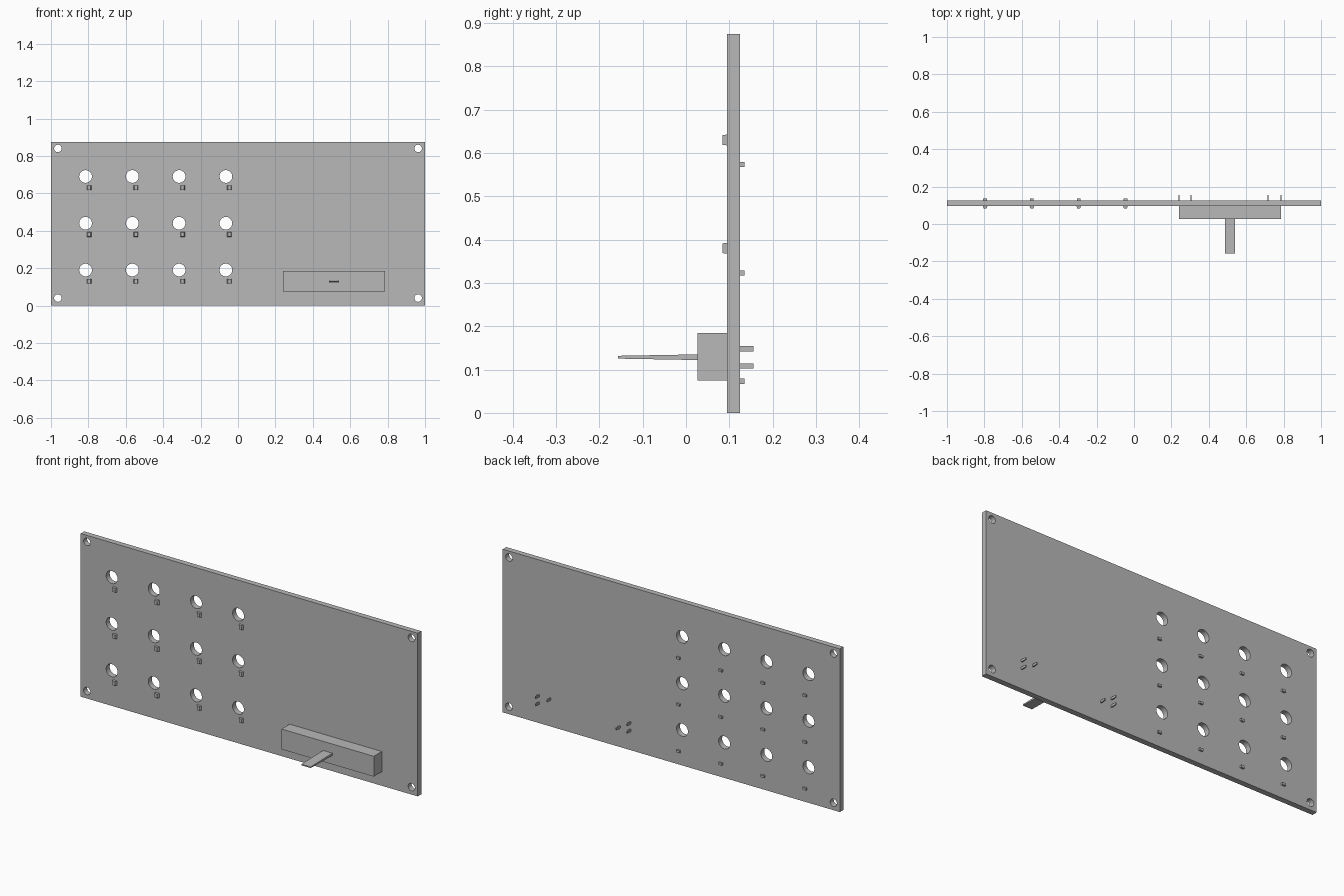
import bpy, bmesh
from math import pi
from mathutils import Matrix, Vector

if "Cube" in bpy.data.objects:
    bpy.data.objects.remove(bpy.data.objects["Cube"], do_unlink=True)

grey = bpy.data.materials.new("mid_grey")
grey.use_nodes = True
grey.diffuse_color = (0.48, 0.48, 0.48, 1)
grey.node_tree.nodes["Principled BSDF"].inputs["Base Color"].default_value = grey.diffuse_color


def finish(bm, name):
    mesh = bpy.data.meshes.new(name)
    bm.to_mesh(mesh)
    bm.free()
    mesh.materials.append(grey)
    obj = bpy.data.objects.new(name, mesh)
    bpy.context.collection.objects.link(obj)
    return obj


def box(name, x, y, z, taper=(1, 1), inward=False):
    """Box from (min, max) ranges; taper scales x and z of its front (-y) end."""
    bm = bmesh.new()
    bmesh.ops.create_cube(bm, size=1)
    mid = Vector([(a + b) / 2 for a, b in (x, y, z)])
    for v in bm.verts:
        if v.co.y < 0:
            v.co.x *= taper[0]
            v.co.z *= taper[1]
        v.co = mid + Vector([c * (b - a) for c, (a, b) in zip(v.co, (x, y, z))])
    if inward:
        bmesh.ops.reverse_faces(bm, faces=bm.faces)
    return finish(bm, name)


def around(centre, half):
    return (centre - half, centre + half)


FRONT, BACK, HEIGHT = 0.095, 0.125, 0.875
columns = [-0.815 + 0.25 * i for i in range(4)]
rows = [0.19 + 0.25 * i for i in range(3)]

# Panel with button holes and corner screw holes
panel = box("panel", (-1, 1), (FRONT, BACK), (0, HEIGHT))
holes = [(x, z, 0.034) for x in columns for z in rows]
holes += [(x, z, 0.02) for x in (-0.963, 0.963) for z in (0.04, 0.84)]
bm = bmesh.new()
for x, z, radius in holes:
    place = Matrix.Translation((x, (FRONT + BACK) / 2, z)) @ Matrix.Rotation(pi / 2, 4, "X")
    bmesh.ops.create_cone(bm, cap_ends=True, segments=32, radius1=radius,
                          radius2=radius, depth=0.1, matrix=place)
cutter = finish(bm, "hole_cutter")
cutter.hide_render = True
cut = panel.modifiers.new("holes", "BOOLEAN")
cut.operation, cut.solver, cut.object = "DIFFERENCE", "EXACT", cutter
bpy.context.view_layer.objects.active = panel
panel.select_set(True)
bpy.ops.object.modifier_apply(modifier=cut.name)
bpy.data.objects.remove(cutter, do_unlink=True)
bpy.ops.object.shade_smooth_by_angle()

# Indicator lamp below each hole, with its terminal on the back
for i, x in enumerate(columns):
    for j, z in enumerate(rows):
        label = f"{j + 1}_{i + 1}"
        box("lamp_" + label, around(x + 0.019, 0.0125), (0.084, FRONT),
            around(z - 0.06, 0.0125), taper=(0.6, 0.9), inward=True)
        box("lamp_terminal_" + label, around(x + 0.019, 0.01), (BACK, 0.135),
            around(z - 0.117, 0.006))

# Slide control: body, flat tapered lever and back terminals
box("slider_body", (0.24, 0.787), (0.027, FRONT), (0.075, 0.184), inward=True)
box("slider_lever", (0.486, 0.541), (-0.157, 0.027), (0.122, 0.135),
    taper=(1, 0.5), inward=True)
terminals = [(0.241, 0.148), (0.241, 0.108), (0.305, 0.108),
             (0.785, 0.148), (0.785, 0.108), (0.717, 0.148)]
for i, (x, z) in enumerate(terminals):
    box(f"slider_terminal_{i + 1}", around(x, 0.003), (BACK, 0.156), around(z, 0.006))
